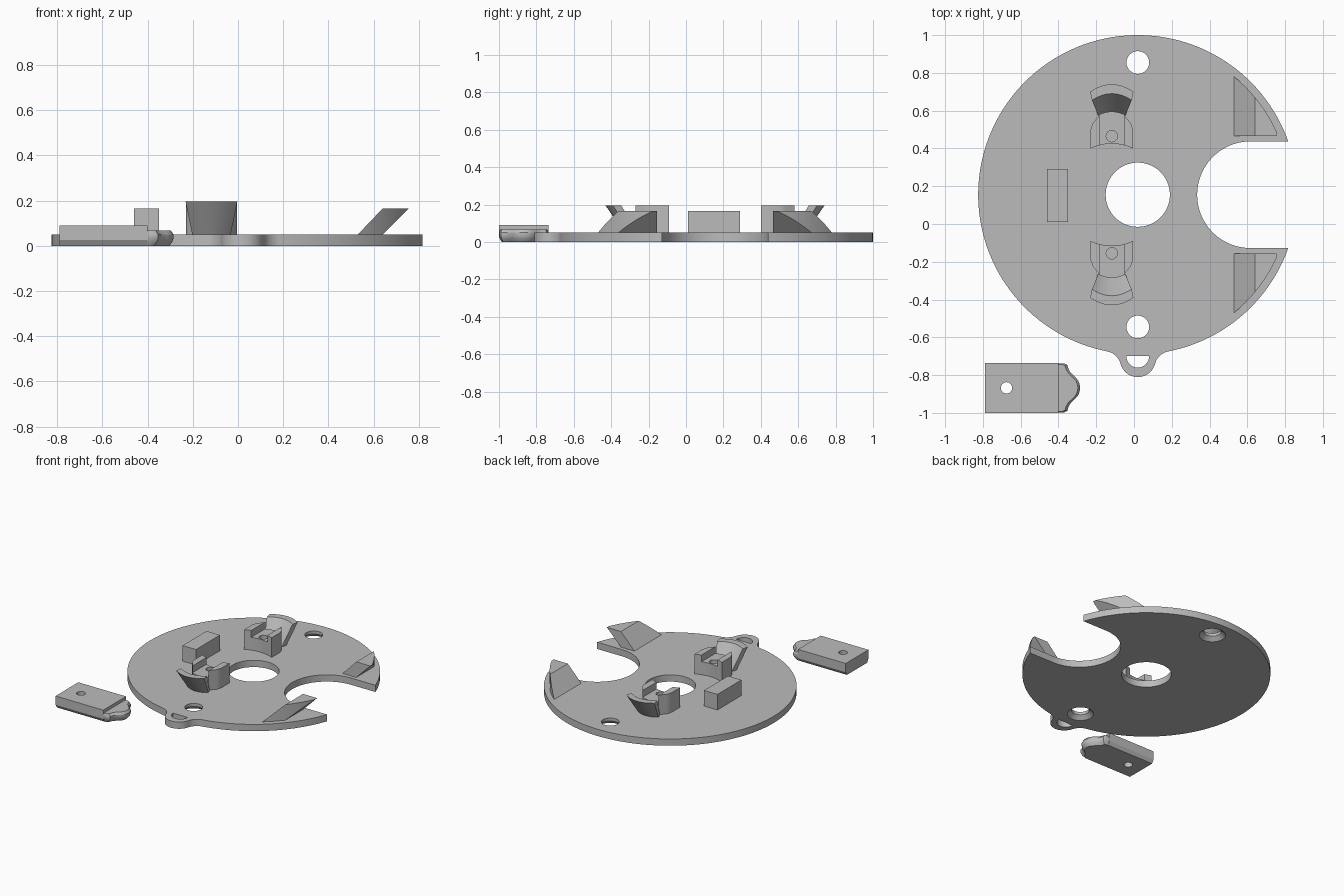
import bpy, bmesh, math
from mathutils import Vector

if "Cube" in bpy.data.objects:
    bpy.data.objects.remove(bpy.data.objects["Cube"])

CX, CY, R, T = 0.02, 0.155, 0.845, 0.05      # disc centre, radius, thickness
TOP = 0.195                                  # top of the clips

grey = bpy.data.materials.new("plain grey")
grey.diffuse_color = (0.5, 0.5, 0.5, 1)
grey.use_nodes = True
grey.node_tree.nodes["Principled BSDF"].inputs["Base Color"].default_value = grey.diffuse_color


def make(name, bm):
    bmesh.ops.recalc_face_normals(bm, faces=bm.faces)
    me = bpy.data.meshes.new(name)
    bm.to_mesh(me)
    bm.free()
    me.materials.append(grey)
    ob = bpy.data.objects.new(name, me)
    bpy.context.collection.objects.link(ob)
    return ob


def loft(name, rings):
    """Closed solid through rings that share a point count."""
    bm = bmesh.new()
    vs = [[bm.verts.new(p) for p in ring] for ring in rings]
    n = len(vs[0])
    for a, b in zip(vs, vs[1:]):
        for i in range(n):
            bm.faces.new((a[i], a[(i + 1) % n], b[(i + 1) % n], b[i]))
    bm.faces.new(vs[0][::-1])
    bm.faces.new(vs[-1])
    return make(name, bm)


def prism(name, pts, z0, z1):
    return loft(name, [[(x, y, z) for x, y in pts] for z in (z0, z1)])


def box(name, x0, x1, y0, y1, z0, z1):
    return prism(name, [(x0, y0), (x1, y0), (x1, y1), (x0, y1)], z0, z1)


def arc(x, y, r, a0, a1, n=24):
    return [(x + r * math.cos(a0 + (a1 - a0) * i / n),
             y + r * math.sin(a0 + (a1 - a0) * i / n)) for i in range(n + 1)]


def rod(name, x, y, r, z0, z1, r2=None, n=48):
    ring = lambda q, z: [(a, b, z) for a, b in arc(x, y, q, 0, math.tau, n)[:-1]]
    return loft(name, [ring(r, z0), ring(r2 or r, z1)])


def combine(ob, tool, op="DIFFERENCE"):
    """Apply a boolean and discard the cutter."""
    mod = ob.modifiers.new("cut", "BOOLEAN")
    mod.operation, mod.object, mod.solver = op, tool, "EXACT"
    dg = bpy.context.evaluated_depsgraph_get()
    old = ob.data
    ob.data = bpy.data.meshes.new_from_object(ob.evaluated_get(dg))
    ob.modifiers.clear()
    bpy.data.meshes.remove(old)
    bpy.data.objects.remove(tool)


def bow(half, y, sag, n=12):
    """Arc-like row of points from -half to half with its apex at y."""
    return [(-half + 2 * half * i / n, y - sag * (2 * i / n - 1) ** 2) for i in range(n + 1)]


# Disc outline: rim, filleted tab, and round-ended notch
tab_y, tab_r, fil = -0.715, 0.095, 0.09
D, a, b = CY - tab_y, R + fil, tab_r + fil
d = (a * a - b * b + D * D) / (2 * D)
h = math.sqrt(a * a - d * d)
rim = math.atan2(d, h)                        # angle below horizontal where the fillet meets the rim
tan = math.atan2(CY - d - tab_y, h)           # angle where the fillet meets the tab
nw = 0.2825
na = math.asin(nw / R)
outline = arc(CX, CY, R, na, math.pi + rim, 96)
outline += arc(CX - h, CY - d, fil, rim, tan * -1, 12)[1:]
outline += arc(CX, tab_y, tab_r, math.pi - tan, math.tau + tan, 32)[1:]
outline += arc(CX + h, CY - d, fil, math.pi + tan, math.pi - rim, 12)[1:]
outline += arc(CX, CY, R, -rim, -na, 48)[1:]
outline += arc(0.617, CY, nw, -math.pi / 2, -1.5 * math.pi, 48)
disc = prism("disc", outline, 0, T)
combine(disc, rod("cutter", CX, CY, 0.17, -0.1, 0.1, n=64))
for y in (0.855, -0.545):                     # countersunk screw holes
    combine(disc, rod("cutter", CX, y, 0.06, -0.1, 0.1))
    combine(disc, rod("cutter", CX, y, 0.092, -0.002, 0.028, 0.06))
combine(disc, prism("cutter", arc(CX, -0.70, 0.06, math.pi, math.tau), -0.1, 0.1))

# Stop block
box("stop_block", -0.46, -0.35, 0.01, 0.29, T, 0.165)

for tag, s in (("back", 1), ("front", -1)):
    flip = lambda pts: [(x - 0.1175, CY + s * (y - CY)) for x, y in pts]

    # Slanted hook beside the notch, trimmed to a round outer edge
    prof = [(0.53, T), (0.64, T), (0.755, 0.165), (0.64, 0.165)]
    hook = loft(tag + "_hook", [[(x, CY + s * o, z) for x, z in prof] for o in (0.31, 0.8)])
    combine(hook, rod("cutter", CX, CY, 0.807, 0, 0.3, n=128), "INTERSECT")

    # Clip post with a channel and a blind hole
    post = bow(0.1125, 0.425, 0.025) + [(0.1125, 0.5), (0.10, 0.535), (0.07, 0.57)]
    post += bow(0.066, 0.595, 0.015)[::-1] + [(-0.07, 0.57), (-0.10, 0.535), (-0.1125, 0.5)]
    ob = prism(tag + "_clip_post", flip(post), T, TOP)
    combine(ob, prism("cutter", flip([(-0.066, 0.3), (0.066, 0.3), (0.066, 0.7), (-0.066, 0.7)]), 0.145, 0.3))
    combine(ob, rod("cutter", -0.1175, CY + s * 0.31, 0.03, T + 0.01, 0.3, n=24))

    # Flared curved lip behind the post
    low = bow(0.085, 0.64, 0.03) + bow(0.072, 0.59, 0.015)[::-1]
    high = bow(0.1145, 0.74, 0.04) + bow(0.105, 0.69, 0.035)[::-1]
    loft(tag + "_clip_lip", [[(x, y, T) for x, y in flip(low)],
                             [(x, y, TOP) for x, y in flip(high)]])

# Loose latch: body with bevelled lower edges and a pin hole
sec = [(-0.985, 0), (-0.75, 0), (-0.735, 0.025), (-0.735, 0.09), (-1, 0.09), (-1, 0.025)]
latch = loft("latch_body", [[(x, y, z) for y, z in sec] for x in (-0.79, -0.40)])
combine(latch, rod("cutter", -0.675, -0.8675, 0.03, -0.1, 0.2, n=24))

# Latch nose: rounded tip with hollow shoulders, drawn in below
half = [(-0.40, 0.13), (-0.37, 0.13), (-0.353, 0.122), (-0.347, 0.10), (-0.335, 0.08),
        (-0.312, 0.058), (-0.296, 0.04), (-0.288, 0.02)]
nose = half + [(-0.285, 0)] + [(x, -y) for x, y in half[::-1]]
rings = []
for k, back, z in ((0.9, 0.02, 0), (0.97, 0.005, 0.018), (1, 0, 0.035), (1, 0, 0.05), (0.96, 0.012, 0.067)):
    rings.append([(x - back * (x > -0.39), -0.8675 + y * k, z) for x, y in nose])
loft("latch_nose", rings)

# Smooth the curved walls, keep edges crisp
for ob in bpy.context.scene.objects:
    ob.select_set(True)
    bpy.context.view_layer.objects.active = ob
bpy.ops.object.shade_smooth_by_angle(angle=math.radians(30))
